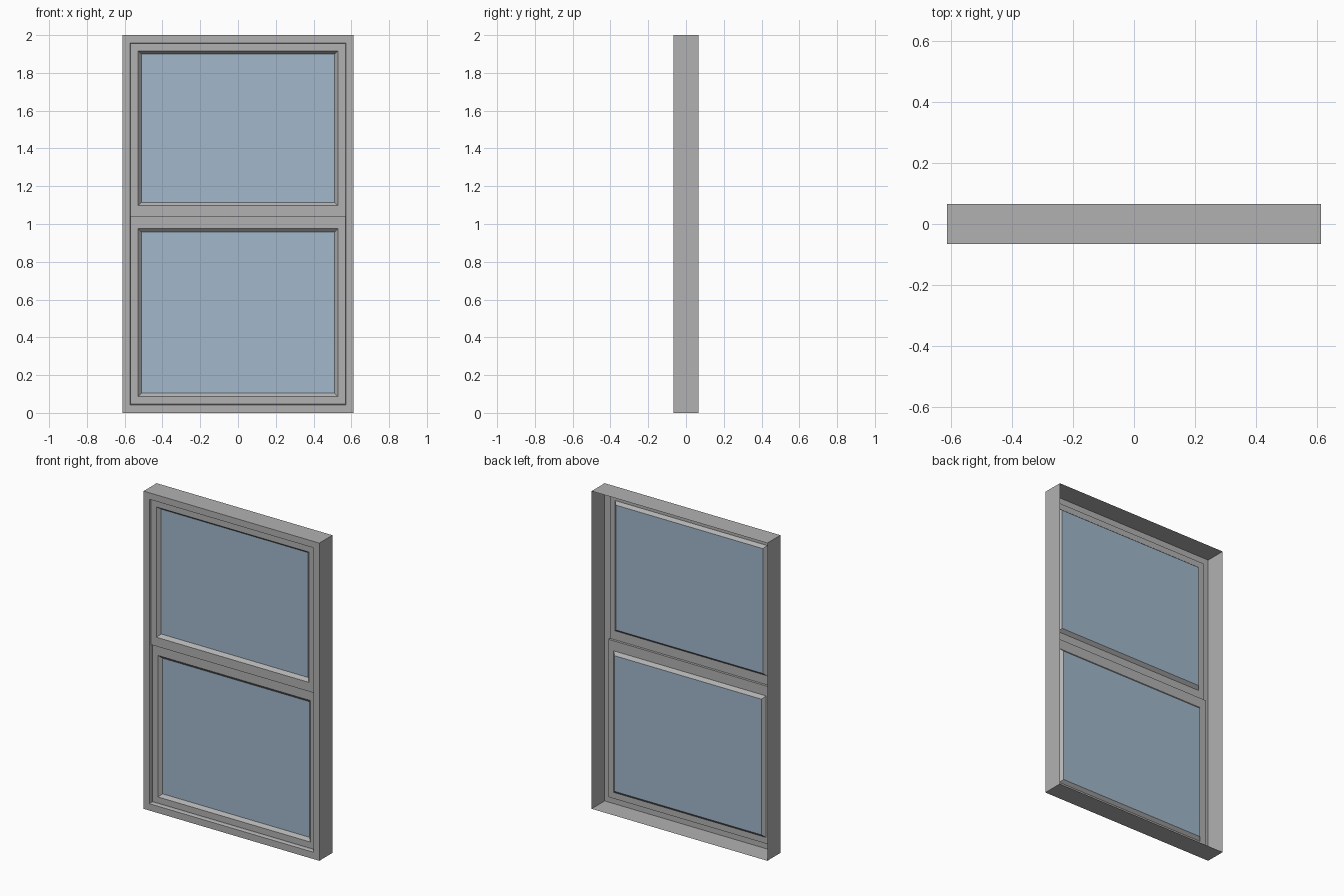
import bpy

if "Cube" in bpy.data.objects:
    bpy.data.objects.remove(bpy.data.objects["Cube"])


def material(name, rgb):
    m = bpy.data.materials.new(name)
    m.diffuse_color = (*rgb, 1.0)
    m.use_nodes = True
    m.node_tree.nodes["Principled BSDF"].inputs["Base Color"].default_value = m.diffuse_color
    return m


GREY = material("grey_frame", (0.445, 0.443, 0.443))
GLASS = material("blue_grey_glass", (0.36, 0.475, 0.595))
FRONT = -0.065


def nested(name, loops, mat, cap=False):
    """Skin a run of rectangles (half width, bottom, top, y); cap fills the last."""
    verts, faces = [], []
    for hx, z0, z1, y in loops:
        verts += [(-hx, y, z0), (hx, y, z0), (hx, y, z1), (-hx, y, z1)]
    for k in range(len(loops) - 1):
        a, b = 4 * k, 4 * k + 4
        for i in range(4):
            j = (i + 1) % 4
            faces.append((a + i, a + j, b + j, b + i))
    if cap:
        n = len(verts)
        faces.append((n - 4, n - 3, n - 2, n - 1))
    me = bpy.data.meshes.new(name)
    me.from_pydata(verts, [], faces)
    me.materials.append(mat)
    ob = bpy.data.objects.new(name, me)
    bpy.context.collection.objects.link(ob)
    return ob


UP, LOW = FRONT + 0.012, FRONT + 0.027          # sash face planes
UP_GLASS, LOW_GLASS = FRONT + 0.032, FRONT + 0.045

# Outer frame: open-backed shell with a front rim and a short inner return
nested("outer_frame", [(0.612, 0, 2, 0.065), (0.612, 0, 2, FRONT),
                       (0.572, 0.043, 1.959, FRONT), (0.568, 0.047, 1.955, UP)], GREY)

# Upper sash and pane
pane = (0.512, 1.115, 1.901, UP_GLASS)
nested("upper_sash", [(0.568, 1.04, 1.955, UP), (0.53, 1.097, 1.917, UP), pane], GREY)
nested("upper_glass", [pane], GLASS, cap=True)

# Lower sash, set further back, and pane
pane = (0.512, 0.104, 0.958, LOW_GLASS)
nested("lower_sash", [(0.568, 0.047, 1.04, UP), (0.568, 0.047, 1.04, LOW),
                      (0.53, 0.086, 0.977, LOW), pane], GREY)
nested("lower_glass", [pane], GLASS, cap=True)
